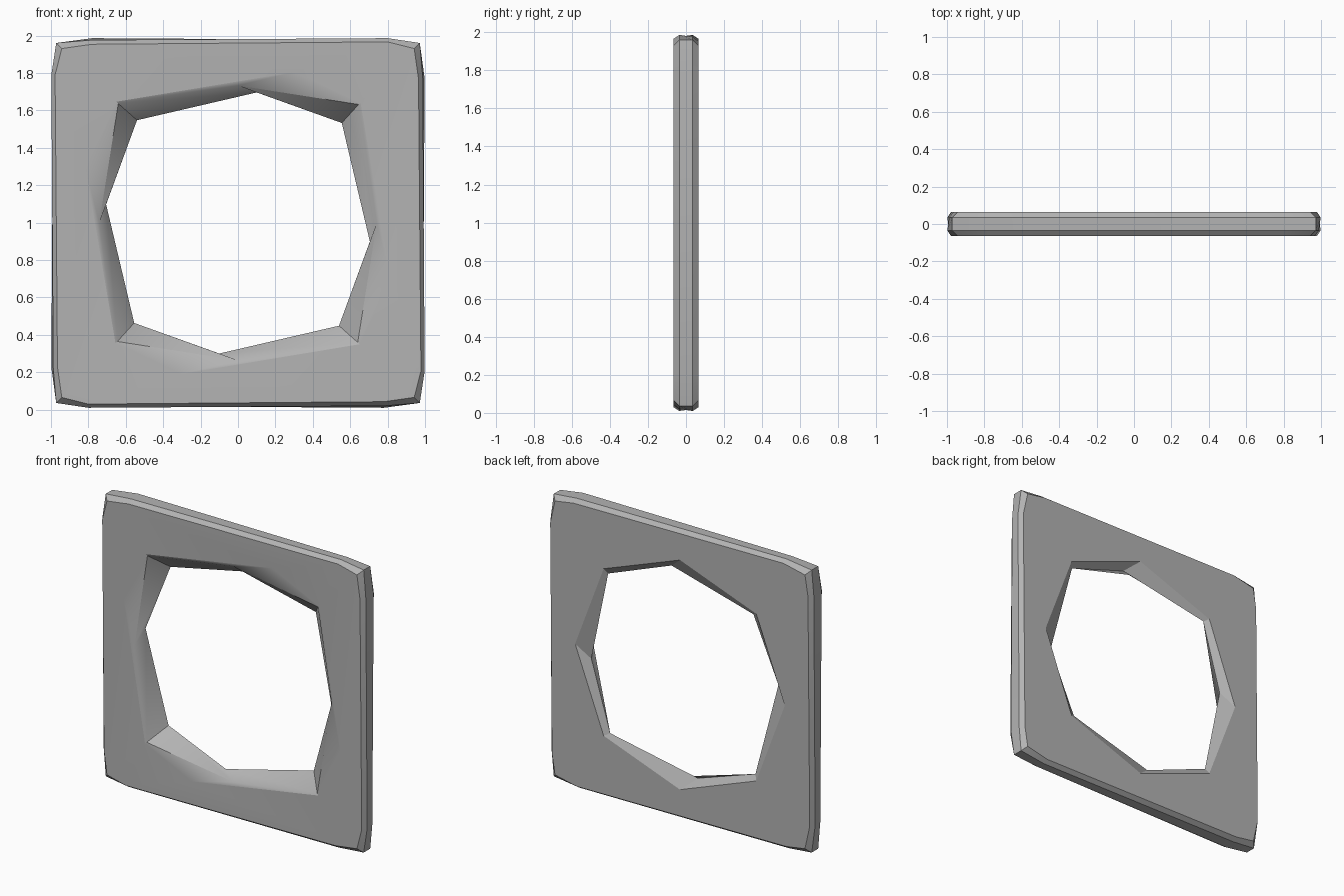
import bpy, bmesh, math

if "Cube" in bpy.data.objects:
    bpy.data.objects.remove(bpy.data.objects["Cube"])

bm = bmesh.new()


def ring(points):
    """One closed loop: the top-side points repeated by quarter turns about the frame's centre."""
    verts = []
    for turn in range(4):
        for x, y, z in points:
            for _ in range(turn):
                x, z = z, -x
            verts.append(bm.verts.new((x, y, 0.998 + z * 0.99)))
    return verts


def bridge(a, b):
    n = len(a)
    for i in range(n):
        j = (i + 1) % n
        bm.faces.new((a[i], a[j], b[j], b[i]))


def flat_side(outer, hole):
    """Faces between a 12-point rim and an 8-point hole edge."""
    for q in range(4):
        c, a, b, d = (outer[(q * 3 + k) % 12] for k in range(4))
        e, m, f = (hole[(q * 2 + k) % 8] for k in range(3))
        bm.faces.new((c, a, m, e))
        bm.faces.new((a, b, m))
        bm.faces.new((b, d, f, m))


# Outer rim, slightly bulged between softened corners
def rim(y, corner, near, far):
    return ring([(-corner, y, corner), (-0.78, y, near), (0.8, y, far)])


rims = [rim(-0.065, 0.942, 0.965, 0.978),
        rim(-0.035, 0.972, 0.988, 0.998),
        rim(0.035, 0.972, 0.998, 0.988),
        rim(0.065, 0.942, 0.978, 0.965)]

# Hole edges from front to back: corner and mid-side point of each
holes = [ring([(-0.65, -0.065, 0.655), (0.30, -0.065, 0.815)]),
         ring([(-0.64, -0.061, 0.645), (0.0, -0.052, 0.742)]),
         ring([(-0.54, 0.045, 0.555), (0.10, 0.012, 0.705)]),
         ring([(-0.575, 0.065, 0.575), (0.0, 0.065, 0.79)])]

for loops in (rims, holes):
    for a, b in zip(loops, loops[1:]):
        bridge(a, b)
flat_side(rims[0], holes[0])
flat_side(rims[-1], holes[-1])

bmesh.ops.recalc_face_normals(bm, faces=bm.faces[:])
mesh = bpy.data.meshes.new("square_frame")
bm.to_mesh(mesh)
bm.free()
frame = bpy.data.objects.new("square_frame", mesh)
bpy.context.collection.objects.link(frame)

# Dark grey finish
grey = bpy.data.materials.new("dark_grey")
grey.diffuse_color = (0.45, 0.45, 0.45, 1)
grey.use_nodes = True
grey.node_tree.nodes["Principled BSDF"].inputs["Base Color"].default_value = grey.diffuse_color
mesh.materials.append(grey)

bpy.context.view_layer.objects.active = frame
frame.select_set(True)
bpy.ops.object.shade_smooth_by_angle(angle=math.radians(25))
